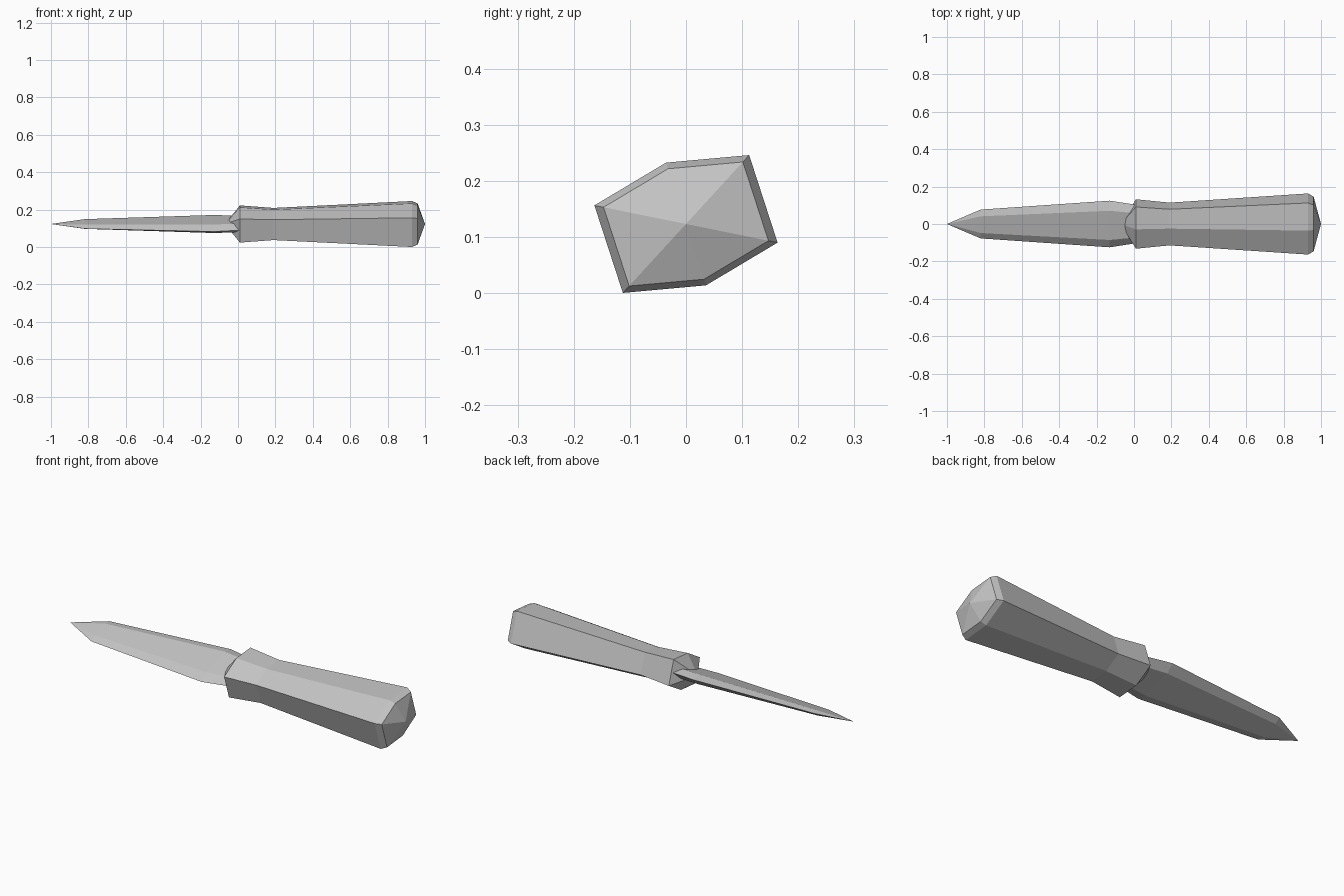
import bpy, bmesh, math
from mathutils import Matrix

cube = bpy.data.objects.get("Cube")
if cube:
    bpy.data.objects.remove(cube, do_unlink=True)

grey = bpy.data.materials.new("plain_grey")
grey.use_nodes = True
COLOUR = (0.55, 0.55, 0.55, 1)
grey.diffuse_color = COLOUR
grey.node_tree.nodes["Principled BSDF"].inputs["Base Color"].default_value = COLOUR

# The whole knife lies on its side, rolled about its long axis
ROLL = Matrix.Translation((0, 0, 0.123)) @ Matrix.Rotation(math.radians(18), 4, "X")


def loft(name, rings, start=None, end=None):
    """Skin hexagonal rings (x, [(width, height)]), closing each end with a point or a cap."""
    bm = bmesh.new()
    loops = [[bm.verts.new((x, w, h)) for w, h in pts] for x, pts in rings]
    for a, b in zip(loops, loops[1:]):
        for i in range(len(a)):
            j = (i + 1) % len(a)
            bm.faces.new((a[i], a[j], b[j], b[i]))
    for loop, tip in ((loops[0], start), (loops[-1], end)):
        if tip is None:
            bm.faces.new(loop)
        else:
            point = bm.verts.new((tip, 0, 0))
            for i in range(len(loop)):
                bm.faces.new((loop[i], loop[(i + 1) % len(loop)], point))
    bm.transform(ROLL)
    bmesh.ops.recalc_face_normals(bm, faces=bm.faces)
    mesh = bpy.data.meshes.new(name)
    bm.to_mesh(mesh)
    bm.free()
    mesh.materials.append(grey)
    obj = bpy.data.objects.new(name, mesh)
    bpy.context.collection.objects.link(obj)
    return obj


def grip_section(s):
    # Hexagon with upright sides and a ridge above and below
    return [(w * s, h * s) for w, h in ((0.145, 0.082), (0, 0.115), (-0.145, 0.082),
                                        (-0.145, -0.082), (0, -0.115), (0.145, -0.082))]


def blade_section(edge, flat, thick):
    # Flat faces with bevels running to two cutting edges
    return [(edge, 0), (flat, thick), (-flat, thick),
            (-edge, 0), (-flat, -thick), (flat, -thick)]


# Handle: pointed collar, waist, flared butt and low pointed pommel
loft("handle", [(0.01, grip_section(0.81)), (0.19, grip_section(0.70)),
                (0.93, grip_section(1.0)), (0.96, grip_section(0.9))],
     start=-0.07, end=1.0)

# Blade: tapers to the tip, narrows slightly into the collar
loft("blade", [(-0.82, blade_section(0.081, 0.047, 0.012)),
               (-0.13, blade_section(0.131, 0.082, 0.024)),
               (0.03, blade_section(0.105, 0.066, 0.024))],
     start=-1.0)
